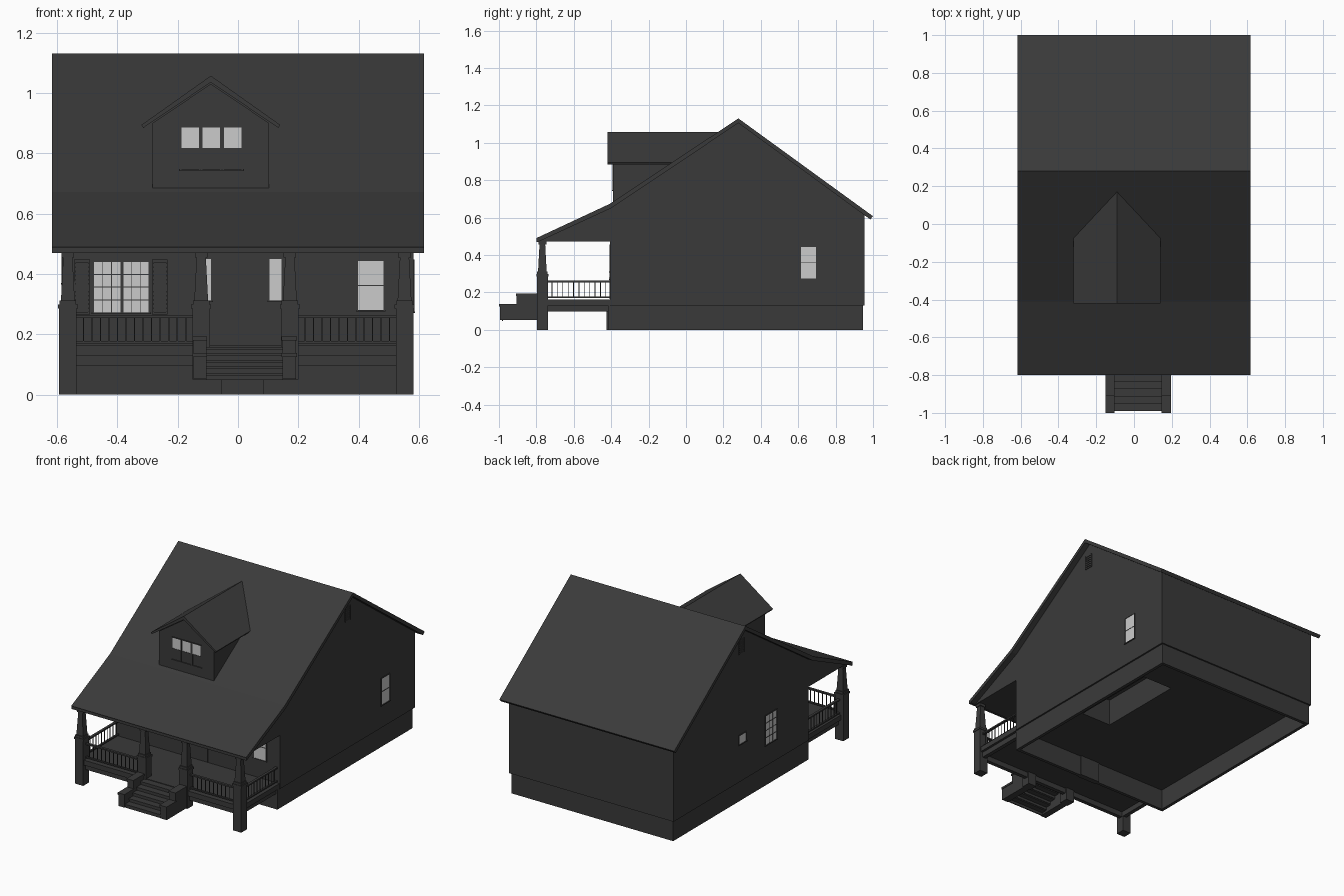
import bpy, bmesh, math
from mathutils import Matrix, Vector

if "Cube" in bpy.data.objects:
    bpy.data.objects.remove(bpy.data.objects["Cube"])


def material(name, v):
    m = bpy.data.materials.new(name)
    m.diffuse_color = (v, v, v, 1)
    m.use_nodes = True
    m.node_tree.nodes["Principled BSDF"].inputs["Base Color"].default_value = m.diffuse_color
    return m


DARK = material("dark_paint", 0.042)
GLASS = material("pale_glass", 0.55)


def finish(name, bm, mat=DARK):
    bmesh.ops.recalc_face_normals(bm, faces=bm.faces)
    me = bpy.data.meshes.new(name)
    bm.to_mesh(me)
    bm.free()
    me.materials.append(mat)
    ob = bpy.data.objects.new(name, me)
    bpy.context.collection.objects.link(ob)
    return ob


def boxes(name, items, mat=DARK):
    """One object from boxes given as (x0, x1, y0, y1, z0, z1)."""
    bm = bmesh.new()
    for x0, x1, y0, y1, z0, z1 in items:
        c = Vector(((x0 + x1) / 2, (y0 + y1) / 2, (z0 + z1) / 2))
        s = (abs(x1 - x0), abs(y1 - y0), abs(z1 - z0), 1)
        bmesh.ops.create_cube(bm, size=1, matrix=Matrix.Translation(c) @ Matrix.Diagonal(s))
    return finish(name, bm, mat)


def prism(name, pts, a, b, axis):
    """Extrude a profile along x (pts = y,z) or along y (pts = x,z)."""
    bm = bmesh.new()
    put = (lambda p, t: (t, p[0], p[1])) if axis == "x" else (lambda p, t: (p[0], t, p[1]))
    f = bm.faces.new([bm.verts.new(put(p, a)) for p in pts])
    g = bmesh.ops.extrude_face_region(bm, geom=[f])
    move = Vector(put((0, 0), b - a))
    bmesh.ops.translate(bm, vec=move, verts=[v for v in g["geom"] if isinstance(v, bmesh.types.BMVert)])
    return finish(name, bm)


def on_wall(axis, pos, out):
    """Map (u0, u1, depth, z0, z1) to a box standing proud of a wall."""
    if axis == "y":
        return lambda u0, u1, d, z0, z1: (u0, u1, pos + 0.004, pos + out * d, z0, z1)
    return lambda u0, u1, d, z0, z1: (pos - 0.004 * out, pos + out * d, u0, u1, z0, z1)


def window(name, wall, u0, u1, z0, z1, cols=1, rows=2, lit_from=0.0, t=0.005):
    m = z0 + (z1 - z0) * lit_from
    boxes(name + "_glass", [wall(u0, u1, 0.001, m, z1)], GLASS)
    bars = [wall(u0 - t, u0, 0.004, z0 - t, z1 + t), wall(u1, u1 + t, 0.004, z0 - t, z1 + t),
            wall(u0 - t, u1 + t, 0.004, z1, z1 + t), wall(u0 - 1.5 * t, u1 + 1.5 * t, 0.006, z0 - t, z0)]
    for i in range(1, cols):
        u = u0 + (u1 - u0) * i / cols
        bars.append(wall(u - 0.0012, u + 0.0012, 0.002, z0, z1))
    for i in range(1, rows):
        z = z0 + (z1 - z0) * i / rows
        bars.append(wall(u0, u1, 0.003, z - 0.0015, z + 0.0015))
    boxes(name + "_frame", bars)


# main house body with the stairwell pocket open to the basement
W = 0.581
body = prism("house_walls", [(-0.405, 0.13), (0.955, 0.13), (0.955, 0.618), (0.28, 1.115), (-0.405, 0.655)],
             -W, W, "x")
cutter = boxes("stairwell_cutter", [(0.19, 0.40, 0.0, 0.57, 0.05, 0.30)])
cutter.hide_render = True
cutter.hide_set(True)
mod = body.modifiers.new("stairwell", "BOOLEAN")
mod.operation = "DIFFERENCE"
mod.object = cutter
mod.solver = "EXACT"

# hollow foundation ring with a thicker block behind the steps
F, T = 0.571, 0.02
boxes("foundation", [(-F, F, -0.418, -0.398, 0, 0.135), (-F, F, 0.925, 0.945, 0, 0.135),
                     (-F, -F + T, -0.398, 0.925, 0, 0.135), (F - T, F, -0.398, 0.925, 0, 0.135)])
boxes("foundation_hatch", [(-0.055, 0.085, -0.424, -0.390, 0, 0.13)])

# main roof with flared porch slope
top = [(-0.80, 0.49), (-0.41, 0.672), (0.28, 1.13), (1.0, 0.607)]
low = [(0.985, 0.59), (0.28, 1.105), (-0.40, 0.65), (-0.79, 0.47)]
prism("main_roof", top + low, -0.617, 0.617, "x")
prism("porch_gable_and_ceiling", [(-0.785, 0.472), (-0.40, 0.472), (-0.40, 0.66), (-0.785, 0.482)],
      -W, W, "x")
boxes("front_fascia", [(-0.617, 0.617, -0.798, -0.785, 0.47, 0.489)])

# dormer
DX = -0.09
prism("dormer_walls", [(DX - 0.193, 0.62), (DX + 0.193, 0.62), (DX + 0.193, 0.90), (DX, 1.030), (DX - 0.193, 0.90)],
      -0.39, 0.10, "y")
prism("dormer_roof", [(DX - 0.23, 0.894), (DX, 1.057), (DX + 0.23, 0.894), (DX + 0.224, 0.884), (DX, 1.035),
                      (DX - 0.224, 0.884)], -0.42, 0.17, "y")
dormer = on_wall("y", -0.39, -1)
for i in range(3):
    u = -0.188 + i * 0.071
    window(f"dormer_window_{i + 1}", dormer, u, u + 0.058, 0.747, 0.885, 1, 2, 0.5)

# front wall openings
front = on_wall("y", -0.405, -1)
window("front_left_window_a", front, -0.478, -0.390, 0.272, 0.440, 3, 4)
window("front_left_window_b", front, -0.380, -0.296, 0.272, 0.440, 3, 4)
window("front_right_window", front, 0.398, 0.482, 0.280, 0.443)
for n, u in (("left", -0.130), ("right", 0.105)):
    window(n + "_sidelight", front, u, u + 0.040, 0.312, 0.450, 1, 1)
boxes("front_door", [front(-0.06, 0.072, 0.004, 0.165, 0.455)])
for n, u in (("left", -0.543), ("right", -0.285)):
    s = [front(u, u + 0.006, 0.005, 0.265, 0.447), front(u + 0.046, u + 0.052, 0.005, 0.265, 0.447)]
    s += [front(u, u + 0.052, 0.005, z, z + 0.009) for z in (0.265, 0.351, 0.438)]
    s += [front(u + 0.006, u + 0.046, 0.003, 0.276 + k * 0.0135, 0.284 + k * 0.0135) for k in range(12)]
    boxes(n + "_shutter", s)

# side openings and gable vents
right, left = on_wall("x", W, 1), on_wall("x", -W, -1)
window("right_side_window", right, 0.614, 0.695, 0.275, 0.443)
window("left_small_window", left, 0.225, 0.295, 0.370, 0.425, 1, 1)
window("left_large_window", left, -0.08, 0.03, 0.265, 0.45, 3, 4)
for n, w in (("right", right), ("left", left)):
    boxes(n + "_gable_vent", [w(0.245, 0.252, 0.005, 0.945, 1.035), w(0.295, 0.302, 0.005, 0.945, 1.035)]
          + [w(0.245, 0.302, 0.004, 0.945 + k * 0.0136, 0.953 + k * 0.0136) for k in range(7)])

# porch deck and rim beams
boxes("porch_deck", [(-0.575, 0.575, -0.79, -0.40, 0.130, 0.162)])
boxes("porch_rim_beams", [(-0.56, 0.56, -0.775, -0.75, 0.097, 0.131), (-0.56, -0.535, -0.76, -0.40, 0.097, 0.131),
                          (0.535, 0.56, -0.76, -0.40, 0.097, 0.131)])


# porch piers with caps and tapered posts
def post(name, x, base):
    y, h = -0.768, 0.029
    boxes(name + "_pier", [(x - h, x + h, y - h, y + h, base, 0.285),
                           (x - h - 0.004, x + h + 0.004, y - h - 0.003, y + h + 0.004, 0.285, 0.298),
                           (x - h + 0.002, x + h - 0.002, y - h, y + h - 0.002, 0.298, 0.312)])
    bm = bmesh.new()
    bmesh.ops.create_cone(bm, cap_ends=True, segments=4, radius1=0.023 * math.sqrt(2),
                          radius2=0.015 * math.sqrt(2), depth=0.15,
                          matrix=Matrix.Translation((x, y, 0.385)) @ Matrix.Rotation(math.pi / 4, 4, "Z"))
    finish(name + "_post", bm)
    boxes(name + "_capital", [(x - 0.021, x + 0.021, y - 0.02, y + 0.021, 0.455, 0.474)])


posts = (("outer_left", -0.564, 0), ("inner_left", -0.122, 0.05), ("inner_right", 0.172, 0.05),
         ("outer_right", 0.552, 0))
for n, x, b in posts:
    post(n, x, b)


# railings
def railing(name, a, b, fixed, along_x):
    def bar(u0, u1, w, z0, z1):
        if along_x:
            return (u0, u1, fixed - w, fixed + w, z0, z1)
        return (fixed - w, fixed + w, u0, u1, z0, z1)
    n = round((b - a) / 0.029)
    r = [bar(a, b, 0.008, 0.254, 0.263), bar(a, b, 0.006, 0.169, 0.177)]
    r += [bar(a + (b - a) * i / n - 0.0018, a + (b - a) * i / n + 0.0018, 0.0018, 0.175, 0.256) for i in range(1, n)]
    boxes(name, r)


railing("front_left_railing", -0.54, -0.145, -0.765, True)
railing("front_right_railing", 0.195, 0.53, -0.765, True)
railing("left_railing", -0.745, -0.40, -0.562, False)
railing("right_railing", -0.745, -0.40, 0.555, False)

# front steps between stepped cheek walls
for n, x0, x1 in (("left", -0.150, -0.102), ("right", 0.145, 0.196)):
    boxes(n + "_step_cheek", [(x0 + 0.003, x1 - 0.003, -0.995, -0.90, 0.052, 0.125),
                              (x0, x1, -1.0, -0.90, 0.125, 0.138),
                              (x0 + 0.003, x1 - 0.003, -0.905, -0.79, 0.052, 0.18),
                              (x0, x1, -0.91, -0.79, 0.18, 0.193)])
steps = []
for i in range(5):
    y, z = -0.985 + i * 0.039, 0.072 + i * 0.0215
    steps += [(-0.105, 0.148, y - 0.005, y + 0.042, z - 0.008, z), (-0.105, 0.148, y, y + 0.007, z - 0.024, z - 0.006)]
boxes("front_steps", steps)
